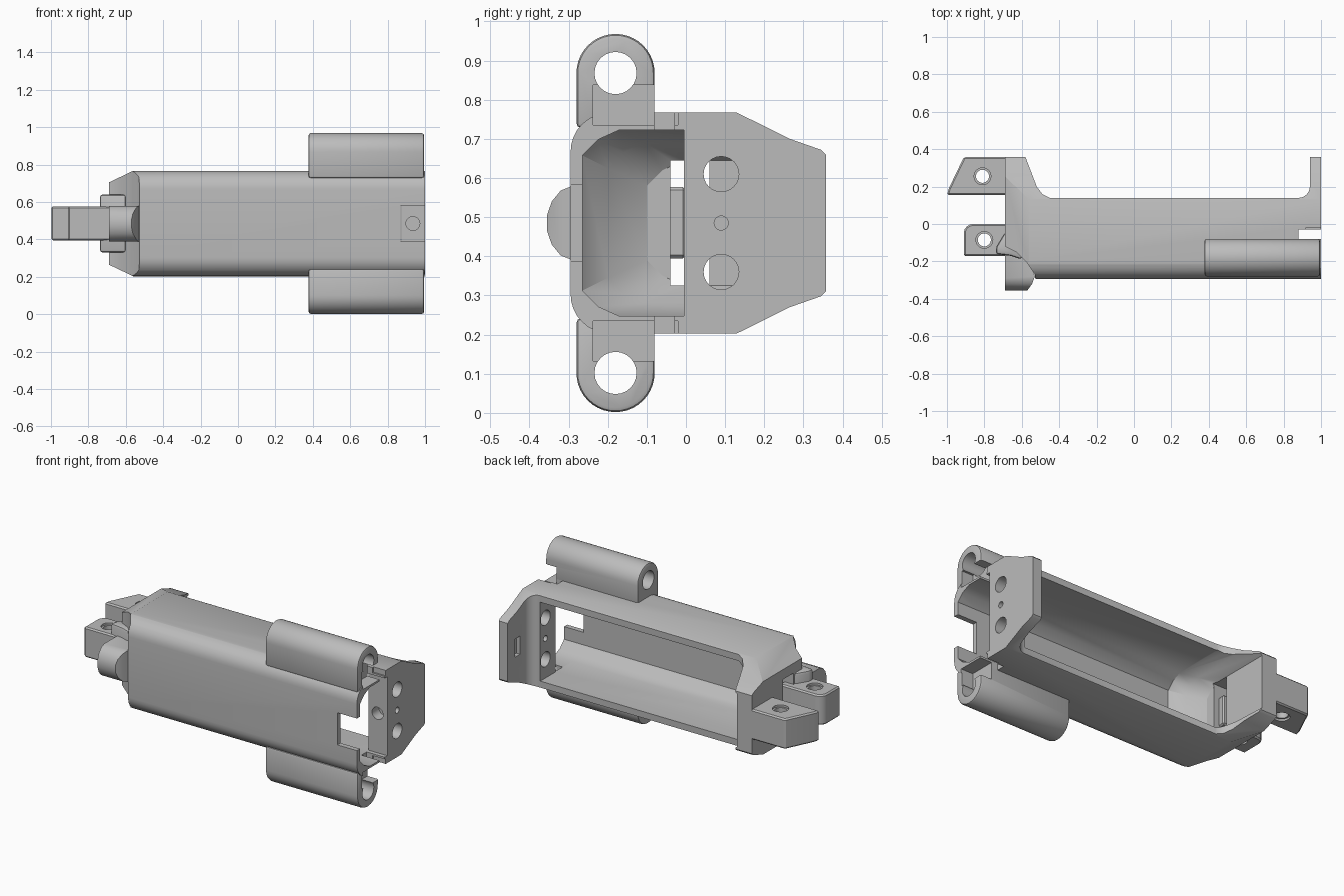
import bpy, bmesh, math
from mathutils import Vector

if "Cube" in bpy.data.objects:
    bpy.data.objects.remove(bpy.data.objects["Cube"])

MID = 0.485  # height of the mirror plane
grey = bpy.data.materials.new("plain_grey")
grey.use_nodes = True
grey.diffuse_color = (0.5, 0.5, 0.5, 1)
grey.node_tree.nodes["Principled BSDF"].inputs["Base Color"].default_value = (0.5, 0.5, 0.5, 1)


def place(axis, p, t):
    return {"x": (t, p[0], p[1]), "y": (p[0], t, p[1]), "z": (p[0], p[1], t)}[axis]


def loft(name, axis, sections):
    """Solid through (position, outline) sections along an axis."""
    bm = bmesh.new()
    rings = [[bm.verts.new(place(axis, p, t)) for p in pts] for t, pts in sections]
    n = len(rings[0])
    for a, b in zip(rings, rings[1:]):
        for i in range(n):
            j = (i + 1) % n
            bm.faces.new((a[i], a[j], b[j], b[i]))
    bm.faces.new(rings[0])
    bm.faces.new(rings[-1])
    bmesh.ops.recalc_face_normals(bm, faces=bm.faces)
    mesh = bpy.data.meshes.new(name)
    bm.to_mesh(mesh)
    bm.free()
    mesh.materials.append(grey)
    ob = bpy.data.objects.new(name, mesh)
    bpy.context.collection.objects.link(ob)
    return ob


def prism(name, axis, pts, a, b):
    return loft(name, axis, [(a, pts), (b, pts)])


def box(x0, x1, y0, y1, z0, z1):
    return prism("cutter", "z", [(x0, y0), (x1, y0), (x1, y1), (x0, y1)], z0, z1)


def arc(cx, cy, r, a0, a1, n=8):
    steps = [math.radians(a0 + (a1 - a0) * i / n) for i in range(n + 1)]
    return [(cx + r * math.cos(a), cy + r * math.sin(a)) for a in steps]


def rod(axis, cx, cy, r, a, b):
    return prism("cutter", axis, arc(cx, cy, r, 0, 345, 23), a, b)


def flip(pts):
    """Mirror a (y, z) outline about the middle height."""
    return [(y, 2 * MID - z) for y, z in pts]


def both(half):
    return half + flip(half)[::-1]


def bake(ob):
    deps = bpy.context.evaluated_depsgraph_get()
    mesh = bpy.data.meshes.new_from_object(ob.evaluated_get(deps))
    ob.modifiers.clear()
    ob.data = mesh


def combine(ob, tool, operation="DIFFERENCE"):
    m = ob.modifiers.new("shape", "BOOLEAN")
    m.object, m.operation, m.solver = tool, operation, "EXACT"
    bake(ob)
    bpy.data.objects.remove(tool)


def bevel(ob, width, segments=2):
    m = ob.modifiers.new("edge", "BEVEL")
    m.width, m.segments, m.limit_method = width, segments, "ANGLE"
    m.angle_limit = math.radians(40)
    bake(ob)


# Tray body: end outline, trimmed by the plan and front outlines
outline = both([(0.357, 0.31), (0.345, 0.298), (0.265, 0.27), (0.13, 0.203)]
               + arc(-0.195, 0.303, 0.1, 270, 180))
body = prism("tray_body", "x", outline, -0.8, 1.1)
plan = ([(1, -0.4), (1, 0.4), (0.94, 0.4)] + arc(0.88, 0.2, 0.06, 0, -90)
        + [(-0.45, 0.14), (-0.49, 0.16), (-0.52, 0.2), (-0.58, 0.357), (-0.69, 0.357),
           (-0.69, -0.12), (-0.63, -0.15), (-0.57, -0.21), (-0.53, -0.27), (-0.515, -0.4)])
combine(body, prism("cutter", "z", plan, -0.1, 1.2), "INTERSECT")
front = [(1.2, 0.1), (-0.48, 0.1), (-0.48, 0.19), (-0.56, 0.203), (-0.69, 0.265)]
combine(body, prism("cutter", "y", both(front), -0.6, 0.6), "INTERSECT")


# Hollow of the tray, narrowing into ramps at the mount end
def hollow(floor, low, top):
    return both([(top, low), (floor + 0.095, low), (floor + 0.04, low + 0.025),
                 (floor, low + 0.065)])


combine(body, loft("cutter", "x", [(-0.59, hollow(-0.1, 0.325, 0.5)),
                                   (-0.53, hollow(-0.2, 0.28, 0.5)),
                                   (-0.46, hollow(-0.265, 0.247, 0.5)),
                                   (0.875, hollow(-0.265, 0.247, 0.5))]))
combine(body, prism("cutter", "x", hollow(-0.265, 0.247, -0.005), 0.8, 1.2))
combine(body, box(-0.8, -0.55, -0.04, 0.06, 0.325, 0.645))

# Gaps at the plate end, front notch and nut pocket
combine(body, box(0.88, 1.2, -0.08, -0.03, 0.1, 0.9))
combine(body, box(0.87, 1.2, -0.4, -0.03, 0.388, 0.582))
combine(body, box(0.9, 0.965, 0.24, 0.29, 0.43, 0.54))

# Plate holes
for z, r in ((0.61, 0.045), (0.36, 0.045), (MID, 0.018)):
    combine(body, rod("x", 0.09, z, r, 0.8, 1.2))
combine(body, rod("y", 0.935, MID, 0.037, -0.1, 0.06))

# Rounded side sleeves with a bore and an open step at the plate end
sleeve_outline = [(-0.08, 0.728)] + arc(-0.18, 0.868, 0.1, 0, 180, 20) + [(-0.28, 0.728)]
for name, shape in (("upper_sleeve", lambda p: p), ("lower_sleeve", flip)):
    sleeve = prism(name, "x", shape(sleeve_outline), 0.377, 0.995)
    bevel(sleeve, 0.012)
    step = shape([(-0.237, 0.735), (-0.02, 0.735), (-0.02, 0.838), (-0.237, 0.838)])
    (y, z), = shape([(-0.18, 0.868)])
    combine(sleeve, rod("x", y, z, 0.054, 0.2, 1.2))
    combine(sleeve, prism("cutter", "x", step, 0.92, 1.2))
    combine(body, prism("cutter", "x", step, 0.92, 1.2))

# Two mounting lugs with cross holes
back_lug = prism("back_lug", "z", [(-1, 0.155), (-0.99, 0.19), (-0.91, 0.357), (-0.66, 0.357),
                                   (-0.66, 0.155)], 0.395, 0.577)
front_lug = prism("front_lug", "z", [(-0.64, -0.17), (-0.91, -0.17), (-0.91, -0.06)]
                  + arc(-0.86, -0.05, 0.05, 170, 90, 5) + [(-0.62, 0)], 0.395, 0.577)
for lug, x, y in ((back_lug, -0.81, 0.255), (front_lug, -0.8, -0.085)):
    bevel(lug, 0.008, 1)
    combine(lug, rod("z", x, y, 0.035, 0.2, 0.8))
    for z in (0.395, 0.577):  # countersinks
        combine(lug, rod("z", x, y, 0.045, z - 0.012, z + 0.012))

# Collar joining the front lug to the tapered end
collar = prism("lug_collar", "z", [(-0.74, -0.16), (-0.735, -0.12), (-0.69, -0.045), (-0.6, -0.06),
                                   (-0.6, -0.19), (-0.66, -0.17)], 0.33, 0.64)
bevel(collar, 0.015)

# Domed catch under the tapered end
dome = [(-0.13, 0.39), (-0.29, 0.39), (-0.32, 0.402), (-0.343, 0.43), (-0.355, 0.465)]
catch = prism("domed_catch", "x", both(dome), -0.8, -0.4)
catch_plan = [(-0.69, -0.4), (-0.58, -0.4), (-0.57, -0.355), (-0.545, -0.32), (-0.53, -0.28),
              (-0.57, -0.16), (-0.69, -0.11)]
combine(catch, prism("cutter", "z", catch_plan, 0.2, 0.8), "INTERSECT")

# Smooth curved surfaces, keep hard edges
for ob in (body, back_lug, front_lug, collar, catch,
           bpy.data.objects["upper_sleeve"], bpy.data.objects["lower_sleeve"]):
    bpy.ops.object.select_all(action="DESELECT")
    ob.select_set(True)
    bpy.context.view_layer.objects.active = ob
    bpy.ops.object.shade_smooth_by_angle(angle=math.radians(30))
